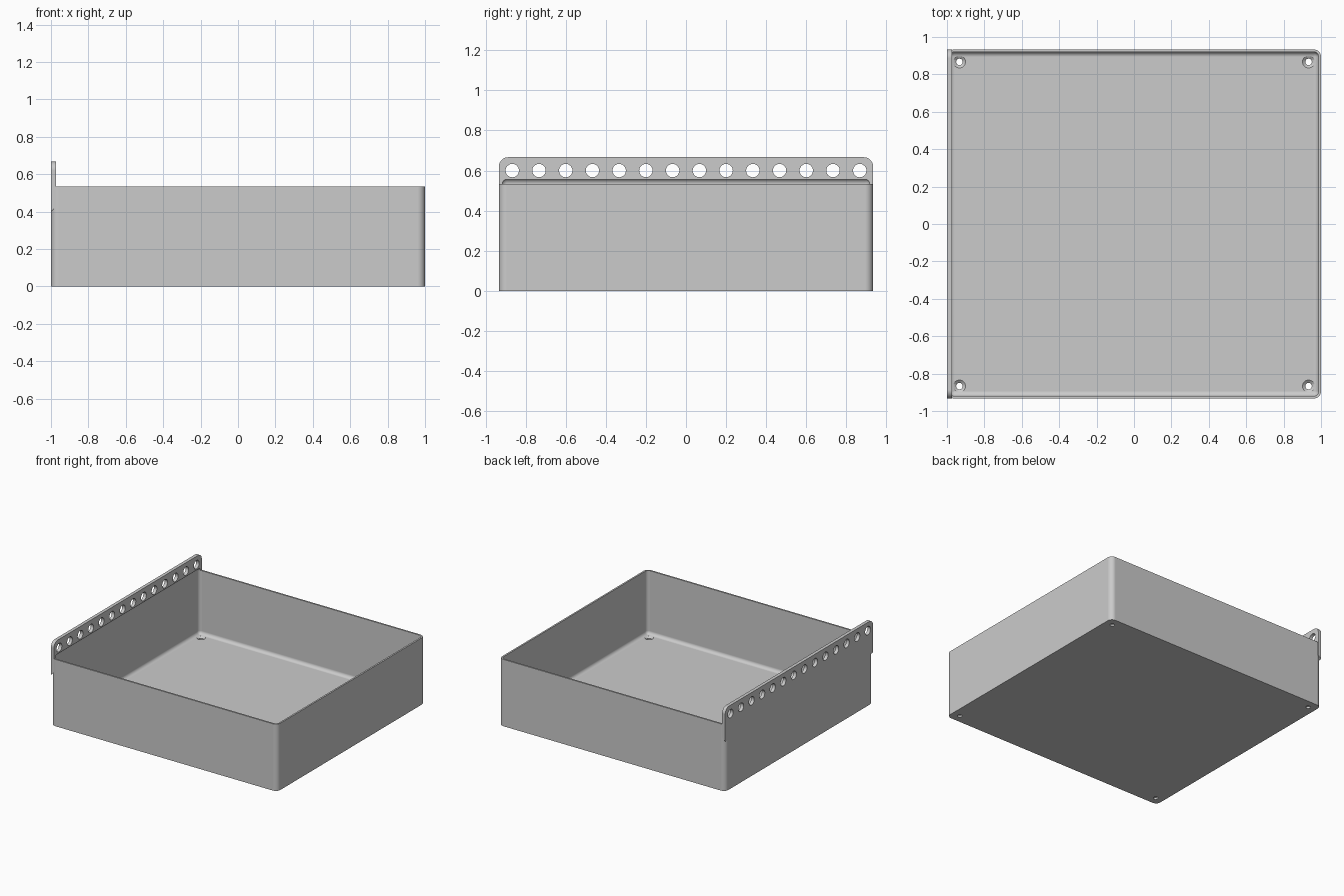
import bpy
import bmesh
from mathutils import Matrix, Vector

cube = bpy.data.objects.get("Cube")
if cube:
    bpy.data.objects.remove(cube, do_unlink=True)

# Main dimensions; one unit of MM is a hair over a hundredth
MM = 1 / 75
HALF_X, HALF_Y = 1.0, 70 * MM
RIM, RAIL_TOP, RAIL_LOW = 40 * MM, 50 * MM, 30 * MM
WALL, RAIL = MM, 2 * MM


def make_object(name, bm):
    bmesh.ops.recalc_face_normals(bm, faces=bm.faces)
    mesh = bpy.data.meshes.new(name)
    bm.to_mesh(mesh)
    bm.free()
    obj = bpy.data.objects.new(name, mesh)
    bpy.context.collection.objects.link(obj)
    return obj


def box_mesh(low, high):
    low, high = Vector(low), Vector(high)
    bm = bmesh.new()
    bmesh.ops.create_cube(bm, size=1)
    bmesh.ops.scale(bm, vec=high - low, verts=bm.verts)
    bmesh.ops.translate(bm, vec=(low + high) / 2, verts=bm.verts)
    return bm


def round_edges(bm, edges, radius, segments=8):
    bmesh.ops.bevel(bm, geom=list(edges), offset=radius, offset_type='OFFSET',
                    segments=segments, profile=0.5, affect='EDGES', clamp_overlap=True)


def along(edge, axis):
    d = edge.verts[1].co - edge.verts[0].co
    return abs(d[axis]) > 0.99 * d.length


def add_cone(bm, centre, r1, r2, depth, turn=None):
    matrix = Matrix.Translation(centre)
    if turn:
        matrix = matrix @ turn
    bmesh.ops.create_cone(bm, cap_ends=True, segments=32, radius1=r1, radius2=r2,
                          depth=depth, matrix=matrix)


def apply_modifier(obj, mod):
    bpy.context.view_layer.objects.active = obj
    bpy.ops.object.modifier_apply(modifier=mod.name)


def combine(obj, other, operation):
    other.hide_render = True
    mod = obj.modifiers.new(operation.title(), 'BOOLEAN')
    mod.operation, mod.object, mod.solver = operation, other, 'EXACT'
    apply_modifier(obj, mod)
    bpy.data.objects.remove(other, do_unlink=True)


# Tray body with rounded upright corners
bm = box_mesh((-HALF_X, -HALF_Y, 0), (HALF_X, HALF_Y, RIM))
round_edges(bm, [e for e in bm.edges if along(e, 2)], 3 * MM)
tray = make_object("tray", bm)

# Hanging rail: rounded top corners, sloped underside
bm = box_mesh((-HALF_X, -HALF_Y, RAIL_LOW), (-HALF_X + RAIL, HALF_Y, RAIL_TOP))
for v in bm.verts:
    if v.co.z < RIM and v.co.x > -HALF_X + RAIL / 2:
        v.co.z += RAIL
round_edges(bm, [e for e in bm.edges if along(e, 0) and e.verts[0].co.z > RIM], 3.5 * MM)
combine(tray, make_object("rail", bm), 'UNION')

# Inner hollow, filleted on every edge and reaching up into the rail
bm = box_mesh((-HALF_X + WALL, -HALF_Y + WALL, 2 * MM),
              (HALF_X - WALL, HALF_Y - WALL, RIM + 2 * MM))
round_edges(bm, bm.edges, 2 * MM)
combine(tray, make_object("hollow_cutter", bm), 'DIFFERENCE')

# Row of round holes along the rail
bm = bmesh.new()
for i in range(14):
    add_cone(bm, (-HALF_X, (i - 6.5) * 10 * MM, 45 * MM), 2.5 * MM, 2.5 * MM, 0.2,
             Matrix.Rotation(1.570796, 4, 'Y'))
combine(tray, make_object("rail_hole_cutter", bm), 'DIFFERENCE')

# Screw holes in the floor corners, then their countersinks
corners = [(sx * 70 * MM, sy * 65 * MM) for sx in (-1, 1) for sy in (-1, 1)]
bm = bmesh.new()
for x, y in corners:
    add_cone(bm, (x, y, 0), 1.3 * MM, 1.3 * MM, 0.1)
combine(tray, make_object("screw_hole_cutter", bm), 'DIFFERENCE')
bm = bmesh.new()
for x, y in corners:
    add_cone(bm, (x, y, 1.6 * MM), 1.2 * MM, 2.7 * MM, 1.2 * MM)
combine(tray, make_object("countersink_cutter", bm), 'DIFFERENCE')

# Plain grey finish
grey = bpy.data.materials.new("light_grey")
grey.use_nodes = True
colour = (0.6, 0.6, 0.6, 1)
grey.diffuse_color = colour
grey.node_tree.nodes["Principled BSDF"].inputs["Base Color"].default_value = colour
tray.data.materials.clear()
tray.data.materials.append(grey)
for p in tray.data.polygons:
    p.material_index = 0

# Smooth fillets, crisp edges, flat large faces
bpy.ops.object.select_all(action='DESELECT')
tray.select_set(True)
bpy.context.view_layer.objects.active = tray
bpy.ops.object.shade_smooth_by_angle(angle=0.52)
weighted = tray.modifiers.new("Weighted Normals", 'WEIGHTED_NORMAL')
weighted.keep_sharp = True
